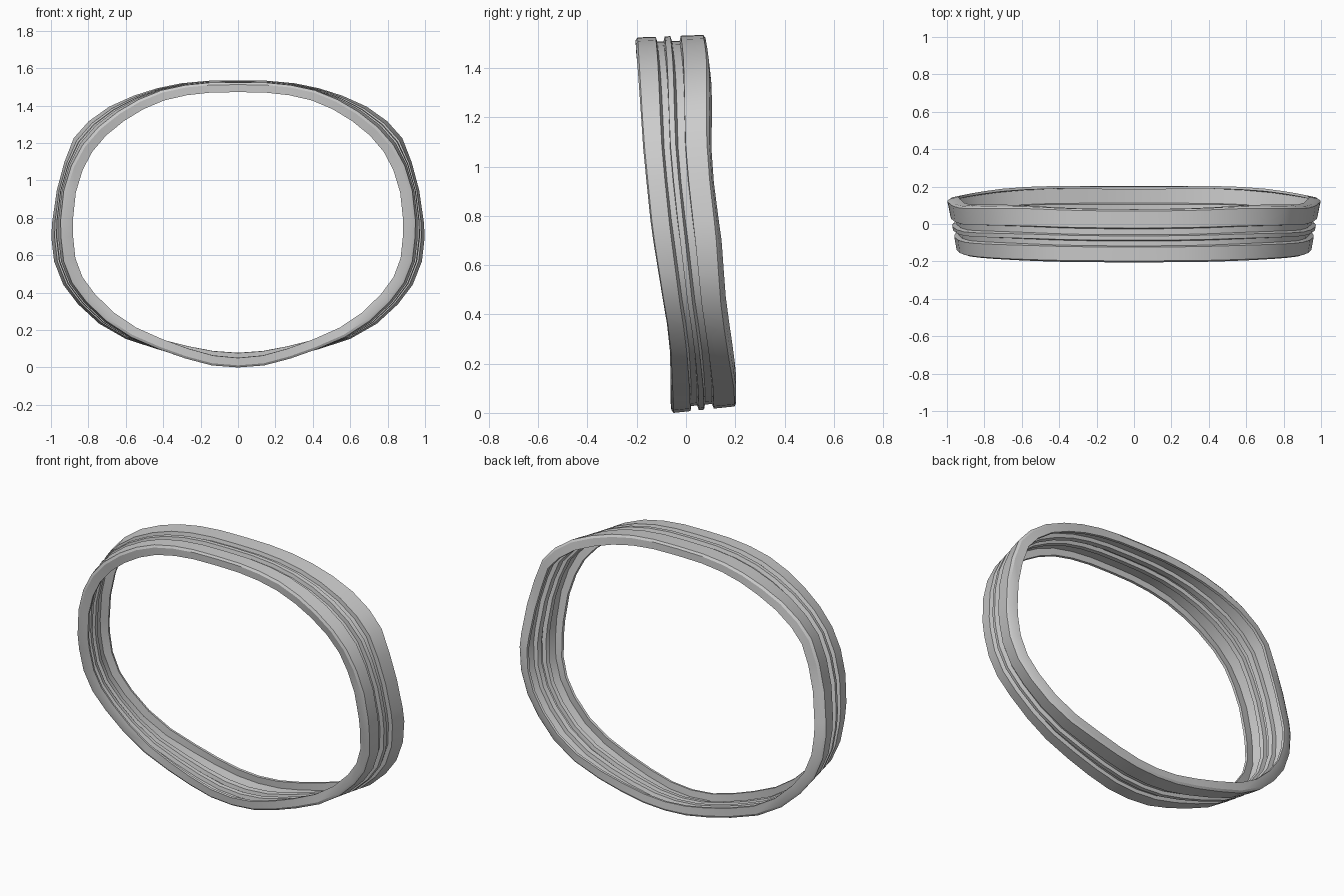
import bpy, bmesh
from mathutils import Vector

if "Cube" in bpy.data.objects:
    bpy.data.objects.remove(bpy.data.objects["Cube"])

# Right half of the front and back outer edges (x, z), top to bottom
FRONT = [(0, 1.527), (.15, 1.525), (.28, 1.512), (.41, 1.484), (.53, 1.435), (.64, 1.37),
         (.745, 1.287), (.83, 1.19), (.89, 1.08), (.93, .95), (.947, .79), (.945, .7),
         (.93, .57), (.885, .455), (.81, .355), (.70, .25), (.57, .165), (.42, .1),
         (.28, .05), (.14, .013), (0, .002)]
BACK = [(0, 1.538), (.16, 1.536), (.3, 1.523), (.43, 1.497), (.56, 1.456), (.69, 1.398),
        (.80, 1.32), (.88, 1.23), (.93, 1.1), (.97, .95), (.995, .78), (1, .70),
        (.985, .57), (.936, .445), (.856, .34), (.743, .236), (.6, .155), (.43, .1),
        (.28, .063), (.14, .038), (0, .03)]
# Edge depth (z, y)
FRONT_Y = [(0, -.058), (.3, -.07), (.4, -.088), (.745, -.143), (1.11, -.179), (1.54, -.206)]
BACK_Y = [(0, .206), (.1, .203), (.3, .168), (.46, .147), (.72, .13), (1.0, .098), (1.15, .09),
          (1.375, .093), (1.47, .09), (1.54, .078)]
# Channel section: grooved thin wall with an inward lip at the front and back
# (position front to back, depth below surface)
GROOVES = [(.29, 0), (.31, .02), (.40, .02), (.42, 0), (.50, 0), (.52, .02), (.63, .02), (.65, 0)]
WALL, LIP, LIP_T = .013, .052, .055
OUTER = [(0, .012), (.03, 0)] + GROOVES + [(.97, 0), (1, .012)]
INNER = ([(1, LIP), (1 - LIP_T, LIP), (1 - LIP_T, WALL)]
         + [(t, d + WALL) for t, d in reversed(GROOVES)]
         + [(LIP_T, WALL), (LIP_T, LIP), (0, LIP)])


def interp(table, z):
    for (a, ya), (b, yb) in zip(table, table[1:]):
        if z <= b:
            return ya + (yb - ya) * (z - a) / (b - a)
    return table[-1][1]


def full_loop(half, depth):
    right = [Vector((x, interp(depth, z), z)) for x, z in half]
    left = [Vector((-p.x, p.y, p.z)) for p in reversed(right[1:-1])]
    return right + left


# Sweep the section between the two edges
front, back = full_loop(FRONT, FRONT_Y), full_loop(BACK, BACK_Y)
n = len(front)
bm = bmesh.new()
rings = []
for i in range(n):
    f, b = front[i], back[i]
    j, k = (i + 1) % n, i - 1
    tangent = front[j] + back[j] - front[k] - back[k]
    inward = tangent.cross(b - f).normalized()
    if inward.dot(Vector((0, 0, .77)) - (f + b) / 2) < 0:
        inward.negate()
    scale = 1 + .25 * abs(inward.x)
    rings.append([bm.verts.new(f.lerp(b, t) + inward * d * scale) for t, d in OUTER + INNER])
m = len(rings[0])
for i in range(n):
    r, s = rings[i], rings[(i + 1) % n]
    for a in range(m):
        c = (a + 1) % m
        bm.faces.new((r[a], r[c], s[c], s[a]))
bmesh.ops.recalc_face_normals(bm, faces=bm.faces)

# Stand on the floor
low = min(v.co.z for v in bm.verts)
for v in bm.verts:
    v.co.z -= low
mesh = bpy.data.meshes.new("grooved_band")
bm.to_mesh(mesh)
bm.free()
band = bpy.data.objects.new("grooved_band", mesh)
bpy.context.collection.objects.link(band)
bpy.context.view_layer.objects.active = band
band.select_set(True)
bpy.ops.object.shade_smooth_by_angle(angle=.5)
